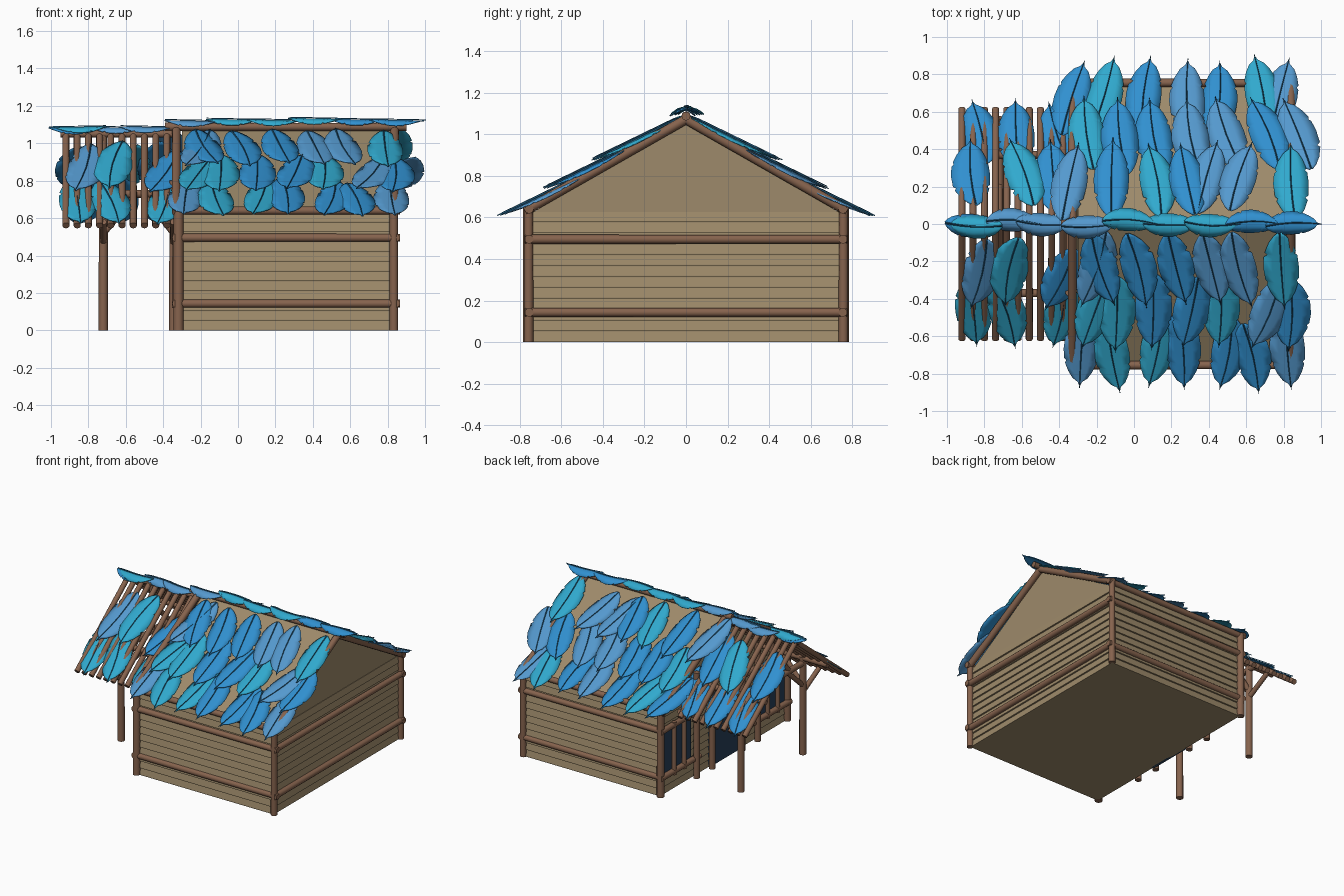
import bpy, bmesh, math, random
from mathutils import Vector, Matrix

if "Cube" in bpy.data.objects:
    bpy.data.objects.remove(bpy.data.objects["Cube"])

random.seed(4)


def mat(name, col):
    m = bpy.data.materials.new(name)
    m.diffuse_color = (*col, 1)
    m.use_nodes = True
    m.node_tree.nodes["Principled BSDF"].inputs["Base Color"].default_value = m.diffuse_color
    return m


WOOD = mat("log wood", (0.24, 0.125, 0.075))
TAN = mat("plank wood", (0.34, 0.255, 0.145))
DARK = mat("dark opening", (0.02, 0.05, 0.10))
RIB = mat("feather rib", (0.015, 0.10, 0.20))
BLUES = [mat("sky blue", (0.09, 0.32, 0.62)), mat("deep blue", (0.03, 0.28, 0.63)),
         mat("turquoise", (0.03, 0.40, 0.62))]


def finish(name, bm, material, smooth=False):
    bmesh.ops.recalc_face_normals(bm, faces=bm.faces)
    me = bpy.data.meshes.new(name)
    bm.to_mesh(me)
    bm.free()
    ob = bpy.data.objects.new(name, me)
    bpy.context.collection.objects.link(ob)
    me.materials.append(material)
    if smooth:
        bpy.ops.object.select_all(action='DESELECT')
        ob.select_set(True)
        bpy.context.view_layer.objects.active = ob
        bpy.ops.object.shade_smooth_by_angle(angle=math.radians(50))
    return ob


def logs(name, items):
    """Round logs, each (start, end, radius)."""
    bm = bmesh.new()
    for a, b, r in items:
        a, b = Vector(a), Vector(b)
        q = (b - a).to_track_quat('Z', 'Y').to_matrix().to_4x4()
        bmesh.ops.create_cone(bm, cap_ends=True, segments=12, radius1=r, radius2=r * 0.96,
                              depth=(b - a).length, matrix=Matrix.Translation((a + b) / 2) @ q)
    return finish(name, bm, WOOD, True)


def boxes(name, items, material):
    """Boxes, each (min corner, max corner)."""
    bm = bmesh.new()
    for lo, hi in items:
        lo, hi = Vector(lo), Vector(hi)
        bmesh.ops.create_cube(bm, size=1, matrix=Matrix.Translation((lo + hi) / 2)
                              @ Matrix.Diagonal((*(hi - lo), 1)))
    return finish(name, bm, material)


X0, X1, Y = -0.318, 0.833, 0.758      # corner post positions

# House body: gabled prism
bm = bmesh.new()
prof = [(-0.745, 0), (0.745, 0), (0.745, 0.62), (0, 1.065), (-0.745, 0.62)]
face = bm.faces.new([bm.verts.new((-0.3, y, z)) for y, z in prof])
ext = bmesh.ops.extrude_face_region(bm, geom=[face])
bmesh.ops.translate(bm, vec=(1.118, 0, 0),
                    verts=[v for v in ext['geom'] if isinstance(v, bmesh.types.BMVert)])
finish("house_body", bm, TAN)

# Clapboard siding: wedge planks on the four walls
bm = bmesh.new()
P = 0.0525


def plank(a, b, out, z):
    a, b, out = Vector((*a, 0)), Vector((*b, 0)), Vector((*out, 0))
    sec = [(0, 0), (0.012, 0.0), (0.012, 0.006), (0.003, P - 0.003), (0, P - 0.003)]
    rings = [[bm.verts.new(p + out * o + Vector((0, 0, z + h))) for o, h in sec] for p in (a, b)]
    bm.faces.new(rings[0])
    bm.faces.new(rings[1][::-1])
    for i in range(5):
        j = (i + 1) % 5
        bm.faces.new((rings[0][i], rings[0][j], rings[1][j], rings[1][i]))


for i in range(12):
    z = i * P
    for s in (-1, 1):
        plank((X0, 0.745 * s), (X1, 0.745 * s), (0, s), z)
    plank((0.818, -Y), (0.818, Y), (1, 0), z)
    plank((-0.3, -Y), (-0.3, Y), (-1, 0), z)
finish("wall_planks", bm, TAN)

# Corner posts and horizontal wall logs
logs("corner_posts", [((x, s * Y, 0), (x, s * Y, 0.65), r)
                      for x, r in ((X0, 0.027), (X1, 0.023)) for s in (-1, 1)])
rails = []
for z in (0.143, 0.495):
    rails += [((X0, s * 0.755, z), (0.865, s * 0.755, z), 0.022) for s in (-1, 1)]
    rails.append(((0.842, -0.775, z), (0.842, 0.775, z), 0.022))
    rails += [((-0.33, s * 0.775, z), (-0.33, s * 0.31, z), 0.022) for s in (-1, 1)]
logs("wall_rails", rails)

# Door, barred windows and their poles on the left wall
boxes("door_opening", [((-0.322, -0.17, 0), (-0.3, 0.17, 0.52))], DARK)
boxes("window_openings", [((-0.32, min(s * 0.4, s * 0.72), 0.15), (-0.3, max(s * 0.4, s * 0.72), 0.49))
                          for s in (-1, 1)], DARK)
logs("wall_poles", [((-0.345, s * y, 0), (-0.345, s * y, h), 0.023)
                    for s in (-1, 1) for y, h in ((0.18, 0.56), (0.365, 0.8))])
logs("window_bars", [((-0.335, s * y, 0.12), (-0.335, s * y, 0.52), 0.017)
                     for s in (-1, 1) for y in (0.5, 0.62)])
logs("door_lintel", [((-0.345, -0.4, 0.56), (-0.345, 0.4, 0.56), 0.022)])

# Main roof frame
frame = [((-0.39, 0, 1.088), (0.9, 0, 1.088), 0.022)]
for s in (-1, 1):
    frame.append(((-0.35, s * 0.755, 0.64), (0.865, s * 0.755, 0.64), 0.022))
    for x in (X0 - 0.012, X1 + 0.005):
        frame.append(((x, s * 0.775, 0.632), (x, 0, 1.072), 0.024))
logs("main_roof_frame", frame)

# Porch: posts, beams, braces, ridge and close-set rafters
porch = [((-0.95, 0, 1.05), (-0.35, 0, 1.05), 0.02)]
for s in (-1, 1):
    y = s * 0.37
    porch += [((-0.72, y, 0), (-0.72, y, 0.74), 0.025),
              ((-0.93, y, 0.73), (-0.33, y, 0.73), 0.022),
              ((-0.72, y, 0.47), (-0.72, s * 0.57, 0.58), 0.018),
              ((-0.345, y, 0.47), (-0.345, s * 0.57, 0.58), 0.018),
              ((-0.72, y, 0.52), (-0.72, s * 0.18, 0.69), 0.018),
              ((-0.72, y, 0.52), (-0.55, y, 0.72), 0.018),
              ((-0.345, y, 0.52), (-0.5, y, 0.72), 0.018),
              ((-0.72, s * 0.2, 0.7), (-0.72, 0, 0.9), 0.018)]
porch += [((-0.72, -0.44, 0.69), (-0.72, 0.44, 0.69), 0.022), ((-0.72, 0, 0.69), (-0.72, 0, 1.04), 0.02)]
logs("porch_frame", porch)
logs("porch_rafters", [((-0.92 + i * 0.06, s * 0.615, 0.56), (-0.92 + i * 0.06, 0, 1.045), 0.019)
                       for i in range(10) for s in (-1, 1)])

# Feathers: domed blades with nicked edges and a raised rib, tip at local origin
blade = [bmesh.new() for _ in BLUES]
ribs = bmesh.new()
SHAPE = [(0, 0.1), (0.06, 0.36), (0.16, 0.64), (0.3, 0.88), (0.33, 0.8), (0.37, 0.95), (0.55, 1), (0.68, 0.94),
         (0.70, 0.82), (0.74, 0.88), (0.84, 0.68), (0.92, 0.42), (0.955, 0.12), (1, 0.03)]


def feather(M, L, W, dome):
    bm = random.choice(blade)
    rows, flip = [], random.choice((-1, 1))
    bend = random.uniform(-0.02, 0.02)
    for t, w in SHAPE:
        row = []
        for u in (-1, -0.5, 0, 0.5, 1):
            k = w * (0.93 if u * flip > 0 and 0.3 < t < 0.36 else 1)
            row.append(bm.verts.new(M @ Vector(((t - 1) * L - 0.02 * abs(u) * w, u * k * W / 2 + bend * math.sin(t * 3.1),
                                                -dome * (u * w) ** 2))))
        rows.append(row)
    for a, b in zip(rows, rows[1:]):
        for i in range(4):
            bm.faces.new((a[i], a[i + 1], b[i + 1], b[i]))
    strip = [[ribs.verts.new(M @ Vector(((t - 1) * L, q * 0.004 * (1.1 - 0.6 * t) + bend * math.sin(t * 3.1), h)))
              for q, h in ((-1, 0.001), (0, 0.006), (1, 0.001))] for t in (0.0, 0.25, 0.5, 0.75, 1.03)]
    for a, b in zip(strip, strip[1:]):
        for i in range(2):
            ribs.faces.new((a[i], a[i + 1], b[i + 1], b[i]))


def thatch(x0, x1, n, ytip, ridge, slope, lift, L, W, shift=0):
    for s in (-1, 1):
        th = math.atan(slope)
        d = Vector((0, s * math.cos(th), -math.sin(th)))
        nrm = Vector((0, s * math.sin(th), math.cos(th)))
        R = Matrix((d, nrm.cross(d), nrm)).transposed().to_4x4()
        for i in range(n):
            x = x0 + (x1 - x0) * i / (n - 1) + random.uniform(-0.02, 0.02)
            y = ytip + random.uniform(-0.025, 0.01)
            pos = Vector((x, s * y, ridge - slope * y)) + nrm * (lift + 0.006 * (i % 2))
            jit = random.uniform(-0.3, 0.3)
            if shift:
                jit = s * random.uniform(0.0, 0.4)
            feather(Matrix.Translation(pos) @ R @ Matrix.Rotation(jit, 4, 'Z')
                    @ Matrix.Rotation(-0.05, 4, 'Y'), L * random.uniform(0.93, 1.05), W, 0.016)


thatch(-0.28, 0.84, 7, 0.885, 1.098, 0.55, 0.0, 0.44, 0.19)
thatch(-0.27, 0.82, 7, 0.66, 1.098, 0.55, 0.012, 0.43, 0.20, 1)
thatch(-0.29, 0.82, 7, 0.43, 1.098, 0.55, 0.02, 0.44, 0.19)
thatch(-0.86, -0.44, 3, 0.665, 1.07, 0.77, 0.0, 0.42, 0.20)
thatch(-0.88, -0.46, 3, 0.44, 1.07, 0.77, 0.015, 0.44, 0.21, 1)

# Ridge feathers lying along both ridges
for x, z, turn in ((-0.72, 1.078, 1), (-0.50, 1.082, 1), (-0.34, 1.085, 1), (-0.1, 1.118, 1), (0.12, 1.125, 1),
                   (0.34, 1.122, 1), (0.56, 1.13, 1), (0.78, 1.125, 1), (0.995, 1.122, 1), (-0.995, 1.085, -1)):
    feather(Matrix.Translation((x, 0, z)) @ Matrix.Rotation(math.pi if turn < 0 else 0, 4, 'Z')
            @ Matrix.Rotation(random.uniform(-0.06, 0.06), 4, 'Z')
            @ Matrix.Rotation(0.02, 4, 'Y'), 0.29, 0.125, 0.03)

for b, m in zip(blade, BLUES):
    ob = finish("roof_feathers_" + m.name.replace(" ", "_"), b, m, True)
    mod = ob.modifiers.new("thickness", 'SOLIDIFY')
    mod.thickness = 0.005
finish("feather_ribs", ribs, RIB)
